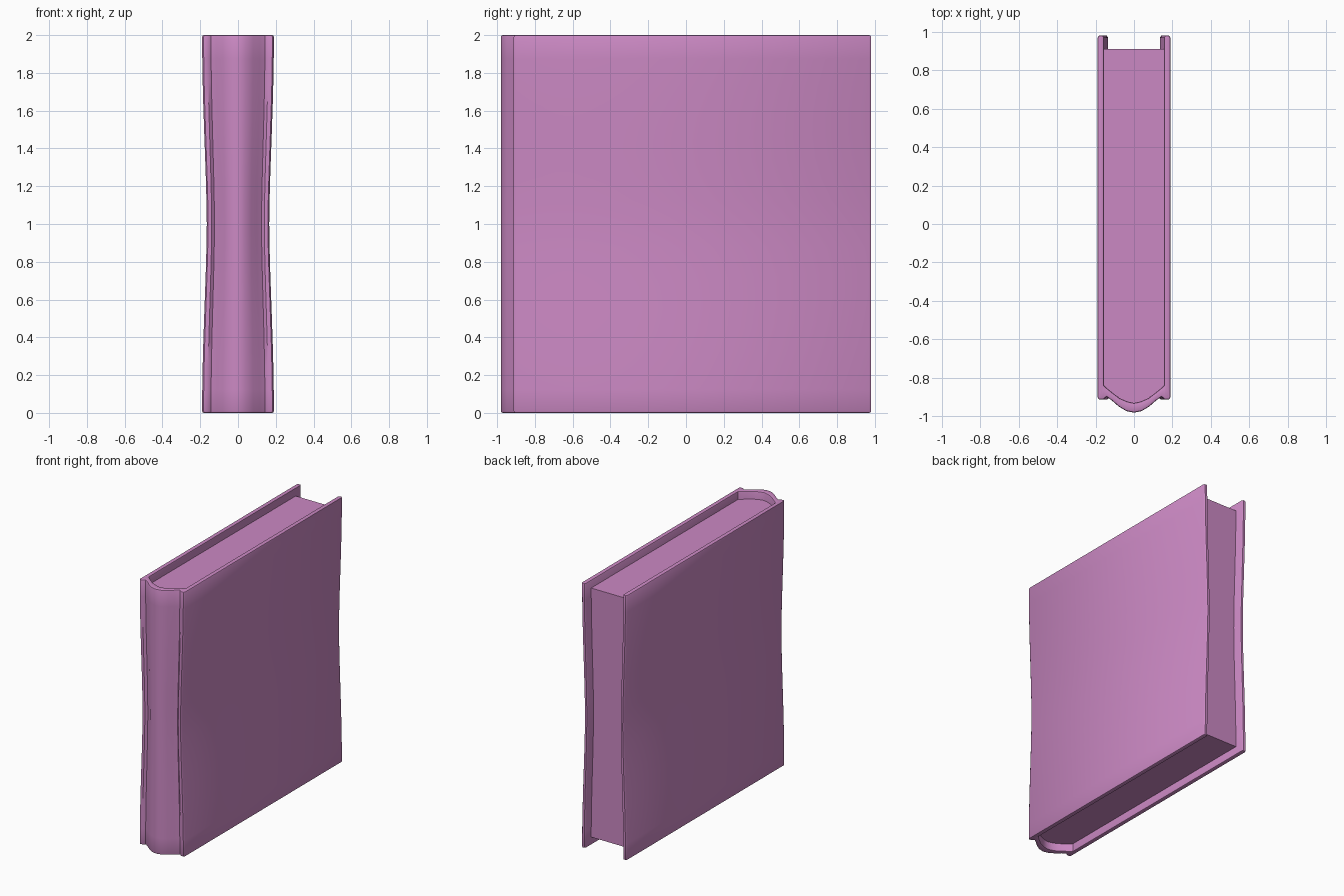
import bpy, bmesh, math

if "Cube" in bpy.data.objects:
    bpy.data.objects.remove(bpy.data.objects["Cube"])

HEIGHT = 2.0
PAGE_INSET = 0.06

# half cross-section of the cover (x, y), walked from the spine centre to the fore edge
OUTER = [(0, -.98), (.04, -.972), (.08, -.948), (.115, -.917), (.143, -.898),
         (.16, -.912), (.182, -.912), (.19, -.9), (.19, .968), (.181, .98)]
INNER = [(0, -.93), (.035, -.922), (.075, -.905), (.11, -.878), (.135, -.858),
         (.148, -.847), (.155, -.84), (.155, -.825), (.155, .968), (.163, .98)]

mat = bpy.data.materials.new("book_pink")
mat.diffuse_color = (0.6, 0.25, 0.55, 1)
mat.use_nodes = True
mat.node_tree.nodes["Principled BSDF"].inputs["Base Color"].default_value = mat.diffuse_color


def mirrored(half):
    return [(-x, y) for x, y in reversed(half[1:])] + half


def waist(z):
    # the book is pinched in thickness at mid height
    t = abs(z - 1)
    return 0.87 + 0.13 * (0.5 - 0.5 * math.cos(math.pi * t)) ** 0.8


def levels(z0, z1, n=16):
    return [z0 + (z1 - z0) * i / n for i in range(n + 1)]


def finish(name, bm, smooth):
    bmesh.ops.recalc_face_normals(bm, faces=bm.faces)
    me = bpy.data.meshes.new(name)
    bm.to_mesh(me)
    bm.free()
    ob = bpy.data.objects.new(name, me)
    bpy.context.collection.objects.link(ob)
    me.materials.append(mat)
    bpy.ops.object.select_all(action='DESELECT')
    ob.select_set(True)
    bpy.context.view_layer.objects.active = ob
    bpy.ops.object.shade_smooth_by_angle(angle=math.radians(smooth))
    return ob


def loft(bm, outline, zs):
    rings = [[bm.verts.new((x * waist(z), y, z)) for x, y in outline] for z in zs]
    n = len(outline)
    for a, b in zip(rings, rings[1:]):
        for i in range(n):
            j = (i + 1) % n
            bm.faces.new((a[i], a[j], b[j], b[i]))
    return rings[0], rings[-1]


# cover: two boards and rounded spine in one shell, with softened rims
bm = bmesh.new()
out, inn = mirrored(OUTER), mirrored(INNER)
outline = out + inn[::-1]
n, total = len(out), len(outline)
for ring in loft(bm, outline, levels(0, HEIGHT)):
    for i in range(n - 1):
        bm.faces.new((ring[i], ring[i + 1], ring[total - 2 - i], ring[total - 1 - i]))
bmesh.ops.recalc_face_normals(bm, faces=bm.faces)
rim = [e for e in bm.edges
       if abs(e.verts[0].co.z - e.verts[1].co.z) < 1e-5
       and e.verts[0].co.z in (0, HEIGHT)
       and e.calc_face_angle(0) > math.radians(60)]
bmesh.ops.bevel(bm, geom=rim, offset=0.009, segments=2, profile=0.5, affect='EDGES')
finish("cover", bm, 40)

# page block: fills the inside, set back from the cover at top, bottom and fore edge
bm = bmesh.new()
half = [(x * 1.01, y - 0.002) for x, y in INNER[:8]] + [(.1565, .91)]
for ring in loft(bm, mirrored(half), levels(PAGE_INSET, HEIGHT - PAGE_INSET)):
    bm.faces.new(ring)
finish("page_block", bm, 30)
